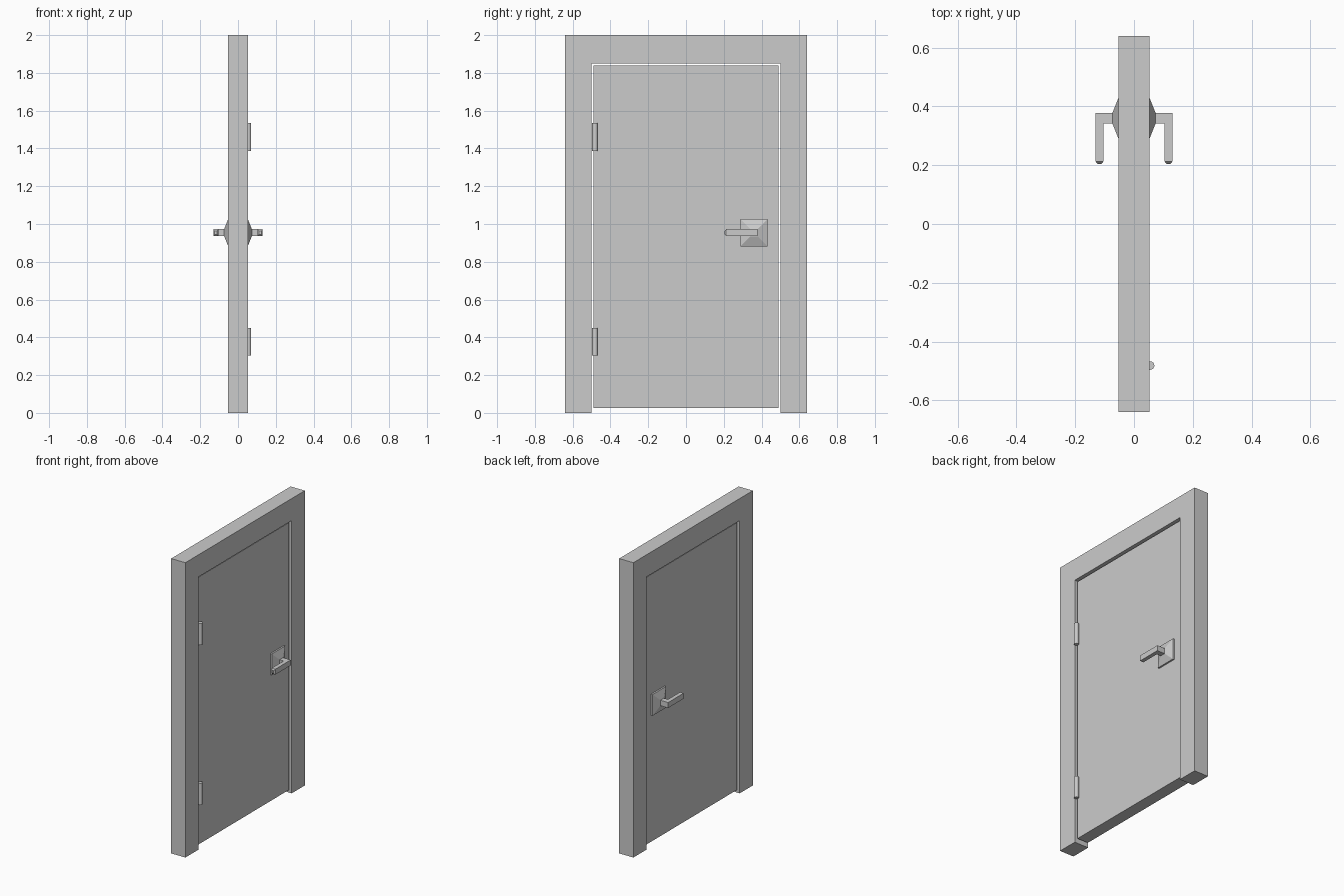
import bpy, bmesh
from math import pi

if "Cube" in bpy.data.objects:
    bpy.data.objects.remove(bpy.data.objects["Cube"])


def finish(name, bm, mirror=False):
    bmesh.ops.recalc_face_normals(bm, faces=bm.faces)
    me = bpy.data.meshes.new(name)
    bm.to_mesh(me)
    bm.free()
    ob = bpy.data.objects.new(name, me)
    bpy.context.collection.objects.link(ob)
    if mirror:
        ob.modifiers.new("both_sides", 'MIRROR').use_axis = (True, False, False)
    return ob


def extrude_profile(name, yz, x0, x1):
    bm = bmesh.new()
    face = bm.faces.new([bm.verts.new((x0, y, z)) for y, z in yz])
    ext = bmesh.ops.extrude_face_region(bm, geom=[face])
    bmesh.ops.translate(bm, vec=(x1 - x0, 0, 0),
                        verts=[v for v in ext["geom"] if isinstance(v, bmesh.types.BMVert)])
    return finish(name, bm)


def loft(bm, rings):
    loops = [[bm.verts.new(p) for p in r] for r in rings]
    for a, b in zip(loops, loops[1:]):
        for i in range(4):
            j = (i + 1) % 4
            bm.faces.new((a[i], a[j], b[j], b[i]))
    bm.faces.new(loops[0])
    bm.faces.new(loops[-1])


FRAME_X, DOOR_X = 0.053, 0.041
HY, HZ = 0.36, 0.954          # handle centre
SQUARE = ((-1, -1), (1, -1), (1, 1), (-1, 1))

# Door frame: one upside-down U
extrude_profile("door_frame", [(-0.64, 0), (-0.5, 0), (-0.5, 1.85), (0.5, 1.85),
                               (0.5, 0), (0.64, 0), (0.64, 2), (-0.64, 2)],
                -FRAME_X, FRAME_X)

# Door panel, slightly recessed with a gap all round
extrude_profile("door_panel", [(-0.489, 0.025), (0.489, 0.025), (0.489, 1.838), (-0.489, 1.838)],
                -DOOR_X, DOOR_X)

# Backplate: square plate tapering to the handle stem
bm = bmesh.new()
loft(bm, [[(x, HY + a * h, HZ + b * h) for a, b in SQUARE]
          for x, h in ((DOOR_X - 0.005, 0.072), (0.052, 0.072), (0.073, 0.019))])
finish("handle_backplate", bm, True)

# Lever handle: stem, mitred corner and lever with a blunt pointed tip
h = 0.0185
bm = bmesh.new()
stem = [(0.07, HY + a * h, HZ + b * h) for a, b in SQUARE]
corner = [(0.104 if a < 0 else 0.131, HY + a * h, HZ + b * h) for a, b in SQUARE]
tip = [[(0.1175 + a * 0.0135 * s, y, HZ + b * h * s) for a, b in SQUARE]
       for y, s in ((0.213, 1), (0.205, 0.5))]
loft(bm, [stem, corner] + tip)
finish("lever_handle", bm, True)

# Hinge barrels
for name, z in (("lower_hinge", 0.377), ("upper_hinge", 1.461)):
    bm = bmesh.new()
    bmesh.ops.create_cone(bm, cap_ends=True, segments=16, radius1=0.0145,
                          radius2=0.0145, depth=0.147)
    ob = finish(name, bm)
    ob.location = (0.055, -0.482, z)
